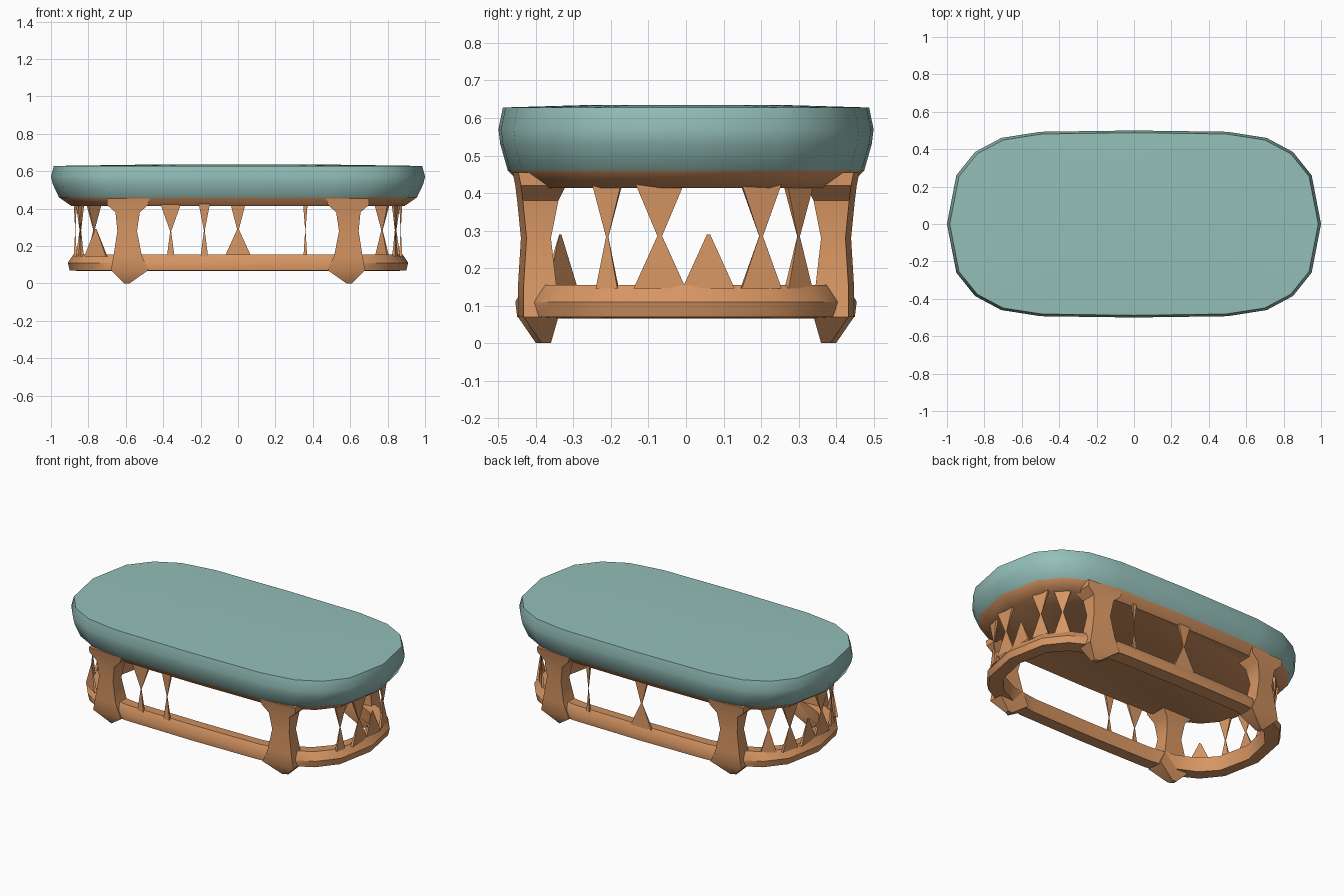
import bpy, bmesh, math

if "Cube" in bpy.data.objects:
    bpy.data.objects.remove(bpy.data.objects["Cube"])


def material(name, rgb):
    m = bpy.data.materials.new(name)
    m.diffuse_color = (*rgb, 1)
    m.use_nodes = True
    m.node_tree.nodes["Principled BSDF"].inputs["Base Color"].default_value = m.diffuse_color
    return m


TEAL = material("teal fabric", (0.295, 0.52, 0.48))
BROWN = material("copper brown", (0.68, 0.305, 0.125))

# Plan outline: one quadrant, mirrored to a rounded oblong
QUAD = [(1, 0), (.95, .26), (.85, .385), (.71, .46), (.5, .493), (0, .5)]
HALF = QUAD + [(-x, y) for x, y in QUAD[-2::-1]]
OUTLINE = HALF + [(x, -y) for x, y in HALF[-2:0:-1]]


def oblong(rx, ry, z):
    return [(x * rx, y * ry / .5, z) for x, y in OUTLINE]


def loft(name, rings, mats, loop=False, caps=True, rule=None):
    bm = bmesh.new()
    rows = [[bm.verts.new(p) for p in r] for r in rings]
    pairs = list(zip(rows, rows[1:])) + ([(rows[-1], rows[0])] if loop else [])
    n = len(rows[0])
    for a, b in pairs:
        for i in range(n):
            j = (i + 1) % n
            bm.faces.new((a[i], a[j], b[j], b[i]))
    if caps and not loop:
        bm.faces.new(rows[0][::-1])
        bm.faces.new(rows[-1])
    bmesh.ops.recalc_face_normals(bm, faces=bm.faces)
    if rule:
        for f in bm.faces:
            f.material_index = rule(f.calc_center_median())
    me = bpy.data.meshes.new(name)
    bm.to_mesh(me)
    bm.free()
    ob = bpy.data.objects.new(name, me)
    bpy.context.collection.objects.link(ob)
    for m in mats:
        me.materials.append(m)
    bpy.context.view_layer.objects.active = ob
    bpy.ops.object.select_all(action='DESELECT')
    ob.select_set(True)
    bpy.ops.object.shade_smooth_by_angle(angle=math.radians(40))
    return ob


# Upholstered seat: one hull, brown rim and underside below, teal cushion above
loft("seat", [oblong(.89, .43, .413), oblong(.957, .475, .46),
              oblong(.99, .495, .53), oblong(1, .5, .57),
              oblong(.985, .488, .628), oblong(.5, .25, .635)],
     [TEAL, BROWN], rule=lambda c: 1 if c.z < .46 else 0)

# Lower stretcher ring
loft("stretcher_ring", [oblong(.90, .45, .07), oblong(.91, .455, .11),
                        oblong(.88, .43, .155), oblong(.82, .365, .15),
                        oblong(.83, .37, .065)], [BROWN], loop=True)

# Legs: z, inner x, outer x, inner y, outer y, mirrored to the four corners
LEG = [(0, .58, .61, .36, .40), (.07, .48, .68, .34, .448),
       (.15, .515, .665, .345, .448), (.28, .54, .645, .36, .44),
       (.38, .525, .655, .34, .45), (.42, .48, .70, .32, .455),
       (.455, .47, .70, .33, .462)]
for sx, side in ((1, "right"), (-1, "left")):
    for sy, end in ((1, "back"), (-1, "front")):
        loft(f"{end}_{side}_leg",
             [[(sx * a, sy * c, z), (sx * b, sy * c, z),
               (sx * b, sy * (d - .015), z), (sx * a, sy * d, z)]
              for z, a, b, c, d in LEG], [BROWN])


# Broken thin spindles: flat spikes from the rim and the ring meeting at a point
def spike(name, x, y, z0, tip, w, turn):
    c, s = math.cos(turn), math.sin(turn)
    t = .008
    base = [(x + u * c - v * s, y + u * s + v * c, z0)
            for u, v in ((-w, -t), (w, -t), (w, t), (-w, t))]
    end = [(x + (p[0] - x) * .06, y + (p[1] - y) * .06, tip) for p in base]
    loft(name, [base, end], [BROWN], caps=False)


# x, y, upper half width, lower half width (0 = missing), turn in degrees
SPINDLES = [(-.36, -.425, .055, .02, 0), (-.18, -.43, .03, .02, 0),
            (0, .43, .04, .07, 0), (.36, .43, .012, .01, 0),
            (-.76, -.335, 0, .07, -35)]
for s in (1, -1):
    SPINDLES += [(s * .84, -.21, .04, .03, 90 - 15 * s), (s * .87, -.07, .065, .07, 90),
                 (s * .87, .06, 0, .07, 90), (s * .845, .2, .055, .055, 90 + 15 * s),
                 (s * .77, .3, .05, .045, 90 + 45 * s)]
for i, (x, y, up, low, deg) in enumerate(SPINDLES):
    if up:
        spike(f"upper_spindle_{i}", x, y, .425, .28, up, math.radians(deg))
    if low:
        spike(f"lower_spindle_{i}", x, y, .145, .29, low, math.radians(deg))
